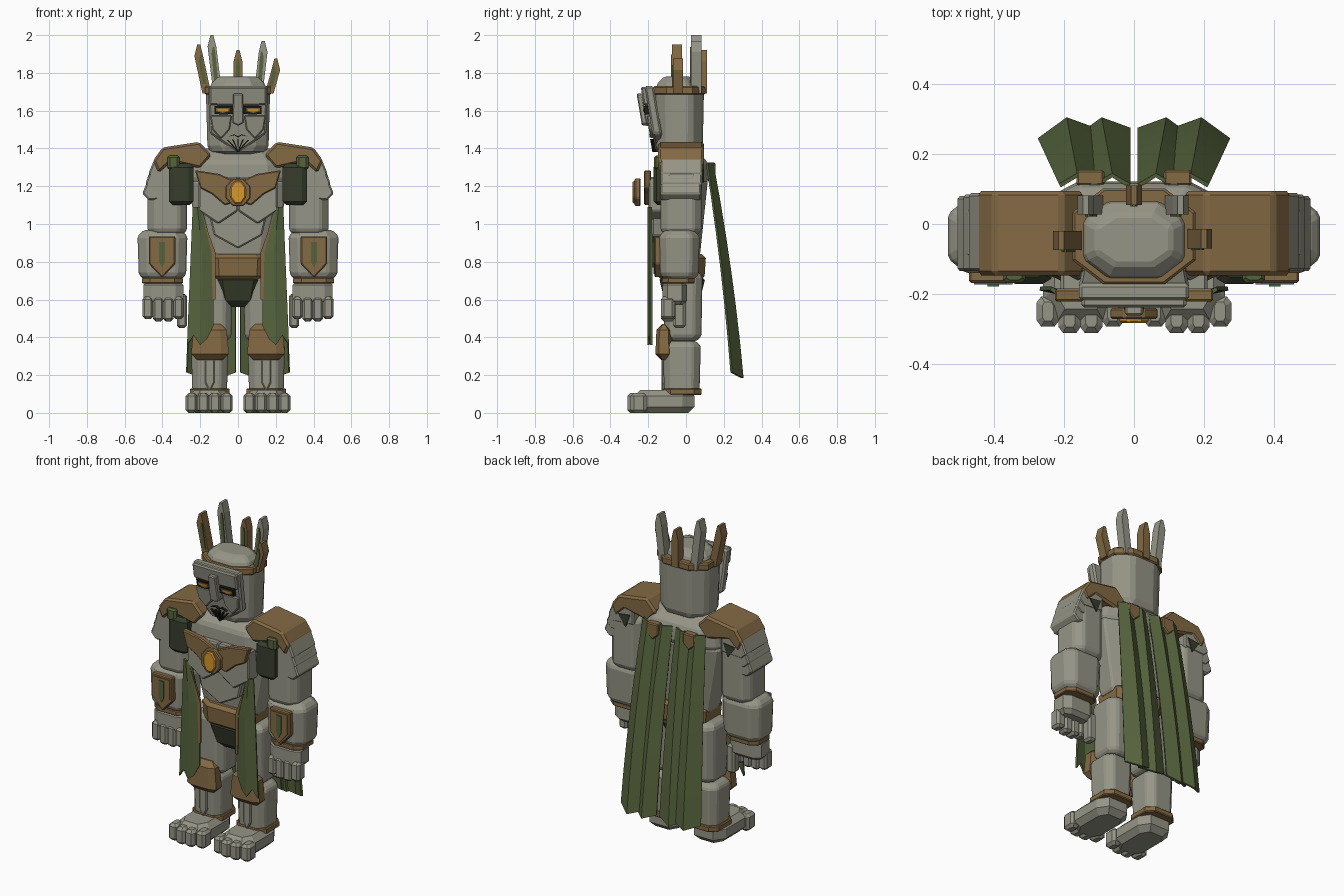
import bpy, bmesh
from math import sin, cos, pi

if "Cube" in bpy.data.objects:
    bpy.data.objects.remove(bpy.data.objects["Cube"], do_unlink=True)


def material(name, red, green, blue):
    mat = bpy.data.materials.new(name)
    mat.use_nodes = True
    mat.diffuse_color = (red, green, blue, 1)
    mat.node_tree.nodes["Principled BSDF"].inputs["Base Color"].default_value = mat.diffuse_color
    return mat


STONE = material("grey stone", .305, .3, .24)
BRONZE = material("brown bronze", .23, .142, .057)
GREEN = material("moss green", .092, .125, .046)
DARK = material("dark green", .038, .048, .026)
GOLD = material("gold", .66, .32, .025)
BLACK = material("near black", .012, .013, .009)


def finish(name, bm, mat, mirror=False, bevel=0, thickness=0):
    """Turn a bmesh into an object with its modifiers."""
    bmesh.ops.recalc_face_normals(bm, faces=bm.faces)
    mesh = bpy.data.meshes.new(name)
    bm.to_mesh(mesh)
    bm.free()
    mesh.materials.append(mat)
    part = bpy.data.objects.new(name, mesh)
    bpy.context.collection.objects.link(part)
    if thickness:
        part.modifiers.new("Thickness", "SOLIDIFY").thickness = thickness
    if bevel:
        modifier = part.modifiers.new("Bevel", "BEVEL")
        modifier.width, modifier.segments = bevel, 1
    if mirror:
        part.modifiers.new("Mirror", "MIRROR").use_mirror_merge = False


def skin(bm, loops, closed):
    """Join neighbouring loops of vertices with quads."""
    for low, high in zip(loops, loops[1:]):
        for i in range(len(low) if closed else len(low) - 1):
            j = (i + 1) % len(low)
            bm.faces.new((low[i], low[j], high[j], high[i]))


def block(name, mat, centre, radius, bottom, top, soft=.25, flare=1, taper=1, cut=.4, mirror=True, bevel=0):
    """Eight-sided pillar with softened ends; flare scales its foot, taper its head."""
    bm = bmesh.new()
    (cx, cy), (rx, ry) = centre, radius
    edge = soft * min(rx, ry)
    flat = 1 - cut
    quarter = [(1, -flat), (1, flat), (flat, 1), (-flat, 1)]
    section = quarter + [(-u, -v) for u, v in quarter]
    loops = []
    for z, scale, inset in ((bottom, flare, edge), (bottom + edge, flare, 0),
                            (top - edge, taper, 0), (top, taper, edge)):
        loops.append([bm.verts.new((cx + u * (rx * scale - inset), cy + v * (ry * scale - inset), z))
                      for u, v in section])
    skin(bm, loops, True)
    bm.faces.new(loops[0])
    bm.faces.new(loops[-1])
    finish(name, bm, mat, mirror, bevel)


def prism(name, mat, outline, front, back, mirror=False, bevel=0, lean=0):
    """Extrude an x-z outline in depth; lean tips it forward around the face."""
    bm = bmesh.new()
    loops = [[bm.verts.new((x, y - lean * (z - 1.55), z)) for x, z in outline] for y in (front, back)]
    skin(bm, loops, True)
    bm.faces.new(loops[0])
    bm.faces.new(loops[1])
    finish(name, bm, mat, mirror, bevel)


def face_plate(name, mat, outline, front, mirror=False, bevel=0):
    prism(name, mat, outline, front, front + .03, mirror, bevel, lean=.17)


def crest(half, top, side, tip, x=0, jaw=1):
    """Shield outline: flat top, straight sides, pointed foot."""
    return [(x - half, top), (x + half, top), (x + half * jaw, side), (x, tip), (x - half * jaw, side)]


def octagon(width, height, z):
    return [(width * cos(a), z + height * sin(a)) for a in ((i + .5) * pi / 4 for i in range(8))]


def sheet(name, point, columns, steps=6, thickness=.012):
    """Cloth skinned over point(across, down), both running from 0 to 1."""
    bm = bmesh.new()
    grid = [[bm.verts.new(point(i / columns, j / steps)) for i in range(columns + 1)] for j in range(steps + 1)]
    skin(bm, grid, False)
    finish(name, bm, GREEN, True, 0, thickness)


# Head, crown band and dome
block("head", STONE, (0, -.035), (.17, .13), 1.37, 1.73, soft=.2, flare=.95, cut=.5, mirror=False, bevel=.02)
block("crown_band", BRONZE, (0, -.035), (.176, .137), 1.685, 1.73, soft=.05, cut=.5, mirror=False)
block("head_dome", STONE, (0, -.045), (.145, .11), 1.68, 1.78, soft=.35, cut=.5, mirror=False, bevel=.01)


# Crown spikes with inlaid strips
def spike(name, mat, root, tip, top, front, half=.023):
    low, shoulder = 1.69, top - .06
    outline = [(root - half, low), (root + half, low), (tip + half, shoulder),
               (tip + .008, top), (tip - .008, top), (tip - half, shoulder)]
    prism(name, mat, outline, front, front + .055)
    mid_x, mid_z = (root + tip) / 2, (low + top) / 2
    inlay = [(mid_x + (x - mid_x) * .45, mid_z + (z - mid_z) * .6) for x, z in outline]
    prism(name + "_inlay", GREEN, inlay, front - .005, front + .002)


spike("right_side_spike", BRONZE, -.165, -.208, 1.95, -.075)
spike("left_side_spike", BRONZE, .165, .2, 1.875, -.07)
spike("right_back_spike", STONE, -.107, -.138, 2, .027)
spike("left_back_spike", STONE, .107, .133, 1.97, .027)
spike("rear_spike", BRONZE, 0, 0, 1.92, .055)

# Face mask
prism("mask", STONE, crest(.158, 1.73, 1.48, 1.375, jaw=.95), -.19, -.14, bevel=.01, lean=.17)
face_plate("brow", STONE, crest(.15, 1.725, 1.63, 1.625), -.21, bevel=.008)
face_plate("cheek", STONE, crest(.058, 1.575, 1.5, 1.45, x=.09, jaw=.8), -.205, True, .006)
face_plate("nose", STONE, crest(.026, 1.69, 1.535, 1.52, jaw=1.2), -.238, bevel=.006)
face_plate("nose_bridge", STONE, crest(.026, 1.69, 1.535, 1.52), -.215)
face_plate("eye_socket", BLACK, crest(.047, 1.625, 1.582, 1.58, x=.077), -.213, True)
face_plate("eye_rim", BRONZE, crest(.036, 1.615, 1.597, 1.588, x=.08), -.216, True)
face_plate("eye", GOLD, crest(.028, 1.61, 1.6, 1.594, x=.08), -.218, True)
face_plate("mouth", BLACK, [(0, 1.458), (.02, 1.47), (.055, 1.462), (.02, 1.475), (0, 1.464)], -.208, True)
for i in range(3):
    x, z = i * .027, 1.45 - i * .003
    face_plate("beard_groove_%d" % i, BLACK, [(0, 1.38), (x + .004, z), (x - .004, z), (0, 1.39)], -.207, i > 0)

# Torso
block("chest", STONE, (0, -.02), (.27, .142), 1.16, 1.4, soft=.5, taper=.95, mirror=False, bevel=.015)
block("abdomen", STONE, (0, -.02), (.27, .135), .8, 1.24, soft=.1, flare=.68, mirror=False, bevel=.015)
prism("belly_plate", STONE, crest(.17, 1.12, .94, .87, jaw=.75), -.18, -.1, bevel=.008)
prism("chest_plate", STONE, crest(.105, 1.25, 1.07, 1, x=.105), -.198, -.1, True, .008)
prism("chest_wing", BRONZE, [(0, 1.12), (.07, 1.1), (.14, 1.16), (.2, 1.19), (.228, 1.285), (.1, 1.265), (0, 1.22)],
      -.222, -.185, True, .006)
prism("gem_ring", BRONZE, octagon(.073, .08, 1.168), -.272, -.24, bevel=.006)
prism("gem", GOLD, octagon(.045, .065, 1.168), -.283, -.26, bevel=.006)

# Belt, loincloth and front strips
block("belt", BRONZE, (0, -.025), (.175, .13), .705, .84, soft=.15, flare=.95, mirror=False)
block("loincloth", DARK, (0, -.02), (.14, .12), .56, .74, soft=.3, flare=.78, mirror=False)


def front_strip(across, down):
    outer, inner = .24 + .03 * down, .19 - .06 * min(1, 3 * down)
    hem = {.25: .05, .75: .03, 1: .1}.get(across, 0) if down == 1 else 0
    return outer + (inner - outer) * across, -.205 + abs(across - .5) * .03, 1.09 - .73 * down + hem


sheet("front_strip", front_strip, 4)
prism("strip_edging", BRONZE, [(.19, 1.05), (.12, .85), (.12, .6), (.135, .6), (.14, .85)], -.197, -.183, True)

# Shoulder armour: a cap over three stepped plates
prism("shoulder_pad", BRONZE, [(.14, 1.365), (.205, 1.435), (.4, 1.405), (.45, 1.335), (.42, 1.27),
                               (.355, 1.33), (.2, 1.295)], -.147, .095, True, .012)
plate = [(.3, 1.36), (.44, 1.35), (.475, 1.265), (.44, 1.23), (.3, 1.24)]
for i in range(3):
    shifted = [(x + i * .016, z - i * .052) for x, z in plate]
    prism("shoulder_plate_%d" % i, STONE, shifted, -.135, .088 - i * .004, True, .008)
prism("shoulder_back_mark", DARK, [(.32, 1.3), (.4, 1.29), (.35, 1.22)], .086, .094, True)
block("shoulder_pouch", DARK, (.3, -.132), (.064, .04), 1.1, 1.32, soft=.5)
block("pouch_knob", GREEN, (.342, -.145), (.032, .024), 1.29, 1.362, soft=.4)

# Arms
block("upper_arm", STONE, (.375, -.025), (.105, .11), .94, 1.28, bevel=.01)
block("forearm", STONE, (.4, -.035), (.132, .107), .7, .968, flare=.95, soft=.3, bevel=.01)
block("wrist_band", BRONZE, (.4, -.04), (.108, .086), .685, .715, soft=.05)
prism("forearm_shield", BRONZE, crest(.07, .935, .79, .715, x=.402), -.168, -.1, True, .006)
prism("forearm_panel", BRONZE, crest(.055, .92, .8, .735, x=.402), -.173, -.16, True)
prism("forearm_mark", GREEN, crest(.016, .905, .8, .77, x=.402), -.178, -.17, True)

# Hands
block("palm", STONE, (.395, -.06), (.106, .065), .57, .7, soft=.35)
for i in range(4):
    outer = i in (0, 3)
    block("finger_%d" % i, STONE, (.315 + i * .054, -.095), (.028, .037), .497 if outer else .485, .615, soft=.5)
block("thumb", STONE, (.297, -.035), (.027, .034), .45, .63, soft=.5)

# Legs
block("thigh", STONE, (.13, -.017), (.1, .104), .38, .75, flare=.95, bevel=.01)
block("shin", STONE, (.15, -.022), (.098, .1), .1, .38, flare=.94, bevel=.008)
prism("shin_ridge", STONE, crest(.025, .3, .16, .11, x=.15), -.13, -.1, True, .006)
block("knee_pad", BRONZE, (.148, -.117), (.1, .045), .28, .47, soft=.7, taper=.88)
block("anklet", BRONZE, (.15, -.02), (.104, .103), .095, .13, soft=.05)

# Feet
block("foot", STONE, (.152, -.115), (.108, .16), 0, .122, soft=.3)
for i in range(4):
    reach = .268 if i in (1, 2) else .25
    block("toe_%d" % i, STONE, (.06 + i * .062, -reach), (.032, .043), 0, .105, soft=.5)

# Cape: two folded panels on each side that bow outwards and widen towards the hem
for panel in range(2):
    def cape(across, down):
        ridge = 1 - abs(2 * across - 1)
        bow = down * (1.35 - .35 * down)
        x = .01 + .1 * panel + across * (.105 + .06 * bow)
        y = .115 + (.16 - .03 * across) * bow + ridge * (.03 + .015 * bow)
        return x, y, 1.325 - 1.11 * down - ridge * .03 * down
    sheet("cape_panel_%d" % panel, cape, 2)
prism("cape_clasp", BRONZE, crest(.04, 1.325, 1.26, 1.225, x=.125), .11, .155, True, .006)
